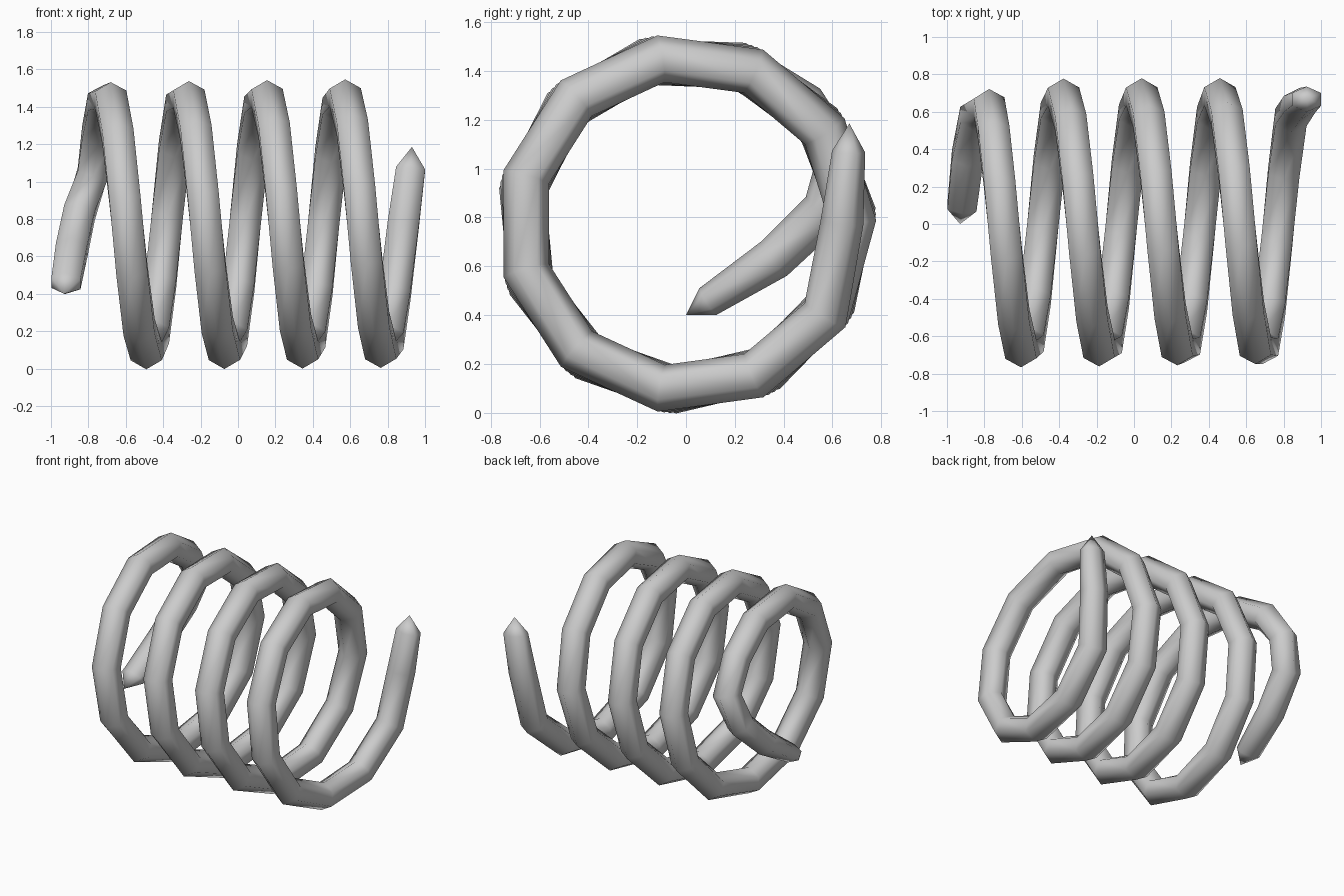
import bpy, bmesh, math
from mathutils import Vector

if "Cube" in bpy.data.objects:
    bpy.data.objects.remove(bpy.data.objects["Cube"])

R, ZC, PITCH, TUBE, SIDES = 0.683, 0.775, 0.42, 0.097, 6
A0, A1, STEPS = 71.6, 1406.6, 41


def on_helix(deg):
    a = math.radians(deg)
    return Vector((-0.802 + PITCH * deg / 360, R * math.cos(a), ZC + R * math.sin(a)))


# Path: bent-in start, regular coil, straightened end; (point, in-plane radius, width radius)
start_tip = Vector((-0.93, 0.0, 0.4))
end_tip = Vector((0.93, 0.67, 1.185))
path = [(Vector((-0.92, 0.09, 0.455)), 0.065, 0.09),
        (Vector((-0.89, 0.36, 0.63)), 0.088, 0.097),
        (Vector((-0.847, 0.575, 0.835)), TUBE, TUBE),
        (on_helix(23.5), TUBE, TUBE),
        (on_helix(45), TUBE, TUBE)]
path += [(on_helix(A0 + (A1 - A0) * i / STEPS), TUBE, TUBE) for i in range(STEPS + 1)]
path += [(Vector((0.885, 0.64, 0.78)), 0.088, TUBE),
         (Vector((0.923, 0.667, 1.07)), 0.068, 0.09)]

# Sweep a hexagon along the path, one corner always facing outward
bm = bmesh.new()
pts = [start_tip] + [p[0] for p in path] + [end_tip]
rings = []
for i, (p, r_in, r_w) in enumerate(path):
    t = ((p - pts[i]).normalized() + (pts[i + 2] - p).normalized()).normalized()
    n = t.cross(Vector((1, 0, 0))).normalized()
    b = t.cross(n)
    rings.append([bm.verts.new(p + n * r_in * math.cos(k * math.tau / SIDES)
                               + b * r_w * math.sin(k * math.tau / SIDES))
                  for k in range(SIDES)])
for r0, r1 in zip(rings, rings[1:]):
    for k in range(SIDES):
        j = (k + 1) % SIDES
        bm.faces.new((r0[k], r0[j], r1[j], r1[k]))

# Pointed tips
for ring, tip in ((rings[0], start_tip), (rings[-1], end_tip)):
    v = bm.verts.new(tip)
    for k in range(SIDES):
        bm.faces.new((ring[k], ring[(k + 1) % SIDES], v))
bmesh.ops.recalc_face_normals(bm, faces=bm.faces)
for f in bm.faces:
    f.smooth = True

mesh = bpy.data.meshes.new("coil_spring")
bm.to_mesh(mesh)
bm.free()
bpy.context.collection.objects.link(bpy.data.objects.new("coil_spring", mesh))
